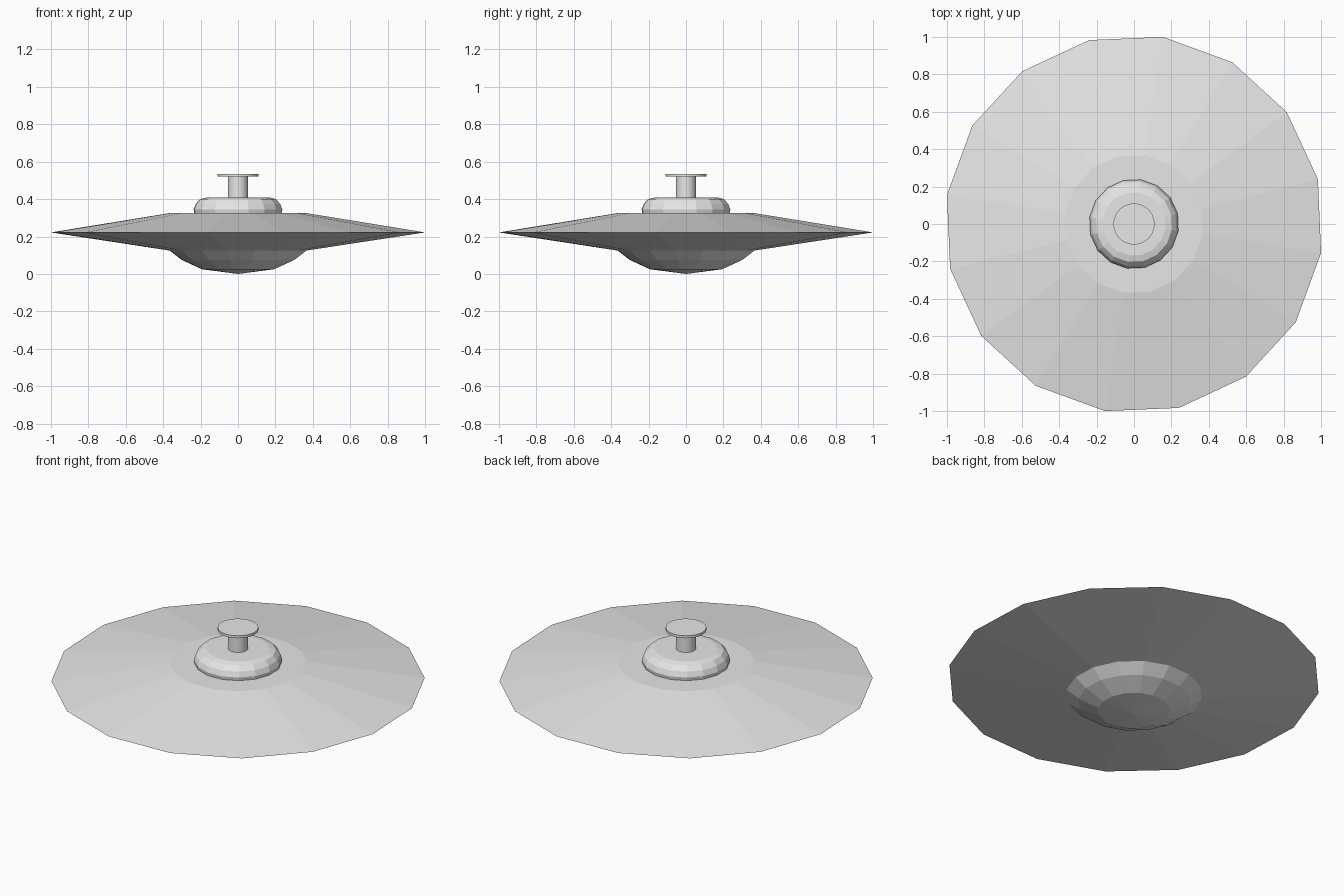
import bpy
import bmesh
from math import cos, sin, pi, radians

cube = bpy.data.objects.get("Cube")
if cube:
    bpy.data.objects.remove(cube, do_unlink=True)

PHASE = radians(13.7)  # turn of the facets about the vertical axis

grey = bpy.data.materials.new("light grey metal")
grey.use_nodes = True
colour = (0.8, 0.8, 0.8, 1)
grey.diffuse_color = colour
grey.node_tree.nodes["Principled BSDF"].inputs["Base Color"].default_value = colour


def lathe(name, profile, sides=16):
    """Spin (radius, height) points, listed bottom to top, into a closed solid."""
    bm = bmesh.new()
    rings = []
    for r, z in profile:
        if r == 0:
            rings.append([bm.verts.new((0, 0, z))] * sides)
        else:
            angles = [PHASE + 2 * pi * i / sides for i in range(sides)]
            rings.append([bm.verts.new((r * cos(a), r * sin(a), z)) for a in angles])
    for low, high in zip(rings, rings[1:]):
        for i in range(sides):
            j = (i + 1) % sides
            corners = dict.fromkeys((low[i], low[j], high[j], high[i]))
            bm.faces.new(list(corners))
    # Flat caps where the profile stops short of the axis
    for ring, (r, z) in ((rings[0], profile[0]), (rings[-1], profile[-1])):
        if r > 0:
            bm.faces.new(ring)
    bmesh.ops.recalc_face_normals(bm, faces=bm.faces)
    mesh = bpy.data.meshes.new(name)
    bm.to_mesh(mesh)
    bm.free()
    mesh.materials.append(grey)
    obj = bpy.data.objects.new(name, mesh)
    bpy.context.collection.objects.link(obj)
    return obj


# Wide saucer with a sharp rim and a rounded belly
lathe("saucer_hull", [(0, 0), (0.195, 0.025), (0.305, 0.075), (0.37, 0.125),
                      (1.012, 0.222), (0.372, 0.325)])

# Low rounded cabin on the deck
lathe("upper_dome", [(0.236, 0.322), (0.24, 0.345), (0.228, 0.375),
                     (0.205, 0.4), (0.17, 0.409)])

# Mast and its thin round plate
stem = lathe("mast", [(0.054, 0.4), (0.054, 0.522)], 32)
cap = lathe("mast_plate", [(0.11, 0.52), (0.11, 0.535)], 48)
for obj in (stem, cap):
    bpy.ops.object.select_all(action="DESELECT")
    obj.select_set(True)
    bpy.context.view_layer.objects.active = obj
    bpy.ops.object.shade_smooth_by_angle()
